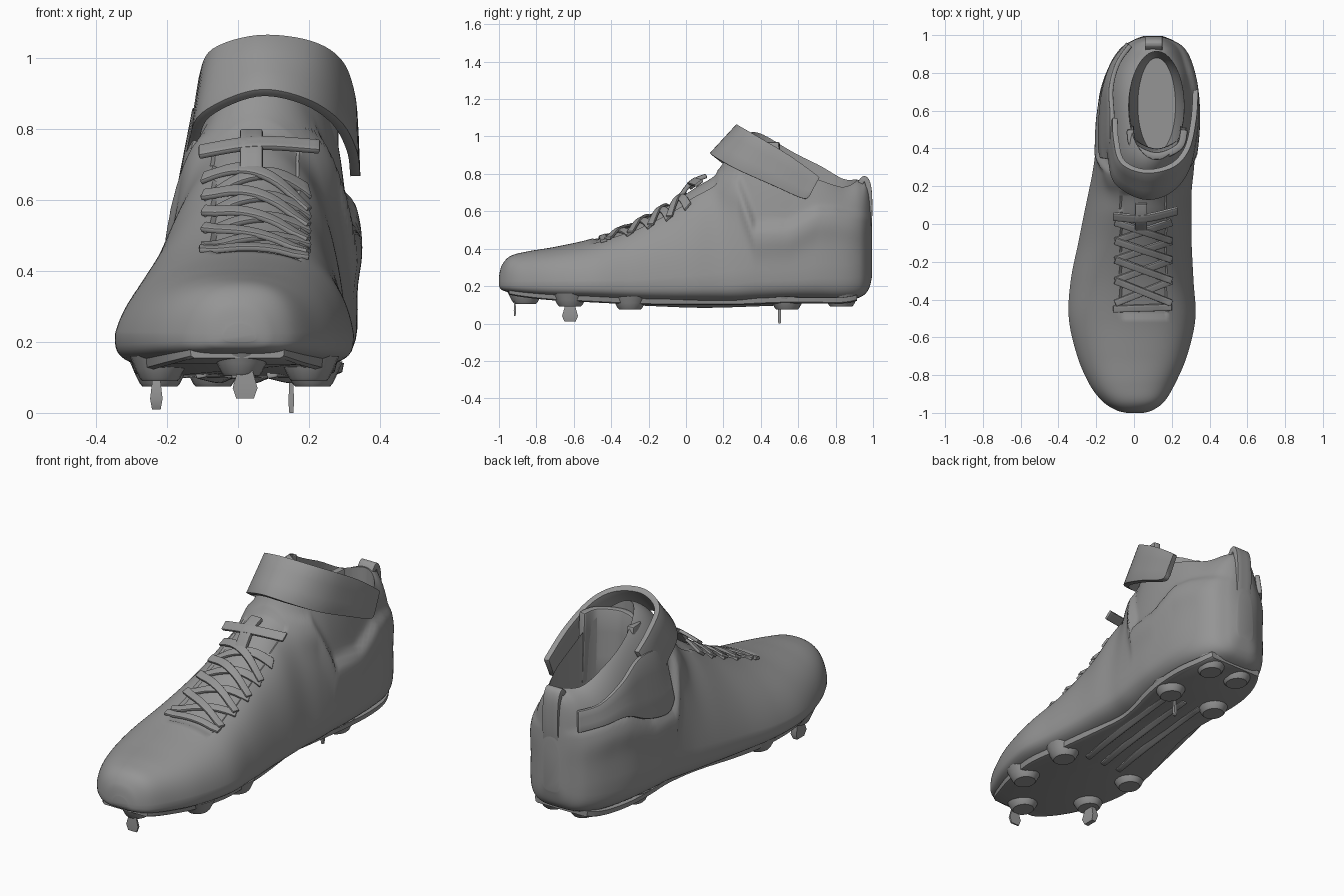
import bpy, bmesh, math
from mathutils import Vector

if "Cube" in bpy.data.objects:
    bpy.data.objects.remove(bpy.data.objects["Cube"], do_unlink=True)

grey = bpy.data.materials.new("plain grey")
grey.use_nodes = True
grey.diffuse_color = (0.3, 0.3, 0.3, 1)
grey.node_tree.nodes["Principled BSDF"].inputs["Base Color"].default_value = (0.3, 0.3, 0.3, 1)


def spline(rows, steps):
    """Catmull-Rom interpolation through tuples of any length."""
    out = []
    for i in range(len(rows) - 1):
        a, b, c, d = (rows[min(max(i + k, 0), len(rows) - 1)] for k in (-1, 0, 1, 2))
        for s in range(steps):
            t = s / steps
            out.append([0.5 * (2 * q + (r - p) * t + (2 * p - 5 * q + 4 * r - w) * t * t
                               + (3 * q - p - 3 * r + w) * t ** 3)
                        for p, q, r, w in zip(a, b, c, d)])
    return out + [list(rows[-1])]


def lookup(pts, y):
    """Piecewise linear value at y."""
    for (y0, z0), (y1, z1) in zip(pts, pts[1:]):
        if y <= y1:
            return z0 + (z1 - z0) * max(0, (y - y0) / (y1 - y0))
    return pts[-1][1]


def finish(ob, angle=40):
    """Apply modifiers, colour and smooth the part."""
    bpy.ops.object.select_all(action='DESELECT')
    bpy.context.view_layer.objects.active = ob
    ob.select_set(True)
    bpy.ops.object.convert(target='MESH')
    ob.data.materials.clear()
    ob.data.materials.append(grey)
    bpy.ops.object.shade_smooth_by_angle(angle=math.radians(angle))


def loft(name, rings, closed=True):
    """Skin rings of points; closed rings get end caps."""
    bm = bmesh.new()
    grid = [[bm.verts.new(p) for p in r] for r in rings]
    n = len(grid[0])
    for a, b in zip(grid, grid[1:]):
        for i in range(n if closed else n - 1):
            j = (i + 1) % n
            bm.faces.new((a[i], a[j], b[j], b[i]))
    if closed:
        bm.faces.new(grid[0])
        bm.faces.new(grid[-1])
    bmesh.ops.recalc_face_normals(bm, faces=bm.faces)
    me = bpy.data.meshes.new(name)
    bm.to_mesh(me)
    bm.free()
    ob = bpy.data.objects.new(name, me)
    bpy.context.collection.objects.link(ob)
    return ob


def ribbon(name, edge_a, edge_b, thick, steps=6):
    """Thick band between two smoothed edge curves."""
    a = [Vector(p) for p in spline(edge_a, steps)]
    b = [Vector(p) for p in spline(edge_b, steps)]
    ob = loft(name, [[p.lerp(q, t) for t in (0, 0.33, 0.67, 1)] for p, q in zip(a, b)], False)
    m = ob.modifiers.new("thickness", 'SOLIDIFY')
    m.thickness, m.offset = thick, 0
    m = ob.modifiers.new("soft edge", 'BEVEL')
    m.width, m.segments = thick * 0.3, 2
    finish(ob)


# Stations: y, bottom, widest height, top, side x pair, shoulder x pair
stations = [
    (-1.0, .20, .22, .25, -.04, .05, -.02, .03),
    (-.985, .18, .22, .31, -.095, .10, -.07, .07),
    (-.94, .165, .22, .36, -.165, .16, -.12, .13),
    (-.85, .15, .22, .385, -.235, .215, -.17, .17),
    (-.7, .135, .22, .41, -.30, .28, -.2, .22),
    (-.5, .125, .22, .455, -.345, .325, -.2, .24),
    (-.3, .115, .22, .53, -.335, .315, -.17, .22),
    (-.1, .11, .23, .64, -.295, .305, -.13, .2),
    (.05, .11, .24, .74, -.265, .305, -.11, .21),
    (.17, .11, .25, .82, -.24, .305, -.09, .2),
    (.27, .11, .26, .97, -.22, .315, -.08, .22),
    (.38, .115, .28, 1.03, -.205, .325, -.10, .28),
    (.52, .12, .28, 1.01, -.20, .335, -.10, .31),
    (.7, .12, .3, .905, -.18, .335, -.11, .31),
    (.84, .12, .3, .79, -.13, .31, -.10, .29),
    (.93, .14, .3, .765, -.07, .265, -.05, .25),
    (.975, .18, .3, .73, 0, .2, .01, .19),
    (.995, .25, .32, .52, .05, .15, .06, .14)]
rows = spline(stations, 9)
collar_line = [(.1, .83), (.28, .77), (.37, .52), (.55, .53), (.7, .61), (.8, .61), (1, .57)]


def section(row):
    y, zb, zw, zt, xl, xr, tl, tr = row
    xc, xt = (xl + xr) / 2, (tl + tr) / 2

    def half(xs, ts):
        pts = []
        for i in range(13):
            a = i / 12 * math.pi / 2
            pts.append((xc + (xs - xc) * math.sin(a) ** 0.55,
                        zw - (zw - zb) * max(0, math.cos(a)) ** 0.55))
        xm = xs + (ts - xs) * 0.2
        for i in range(1, 41):
            t = i / 40
            k = ((1 - t) ** 3, 3 * t * (1 - t) ** 2, 3 * t * t * (1 - t), t ** 3)
            pts.append((xs * k[0] + xm * k[1] + ts * k[2] + xt * k[3],
                        zw * k[0] + (zw + zt) / 2 * k[1] + zt * (k[2] + k[3])))
        return pts
    loop = half(xr, tr) + half(xl, tl)[-2:0:-1]
    out = []
    for x, z in loop:
        # recessed collar above the heel counter edge
        if y > .1:
            edge = lookup(collar_line, y)
            d = (z - edge) / (.11 if .27 < y < .38 else .03)
            fade = min(1, (y - .1) / .1)
            x -= (x - xc) * .08 * fade * min(1, max(0, d + .5))
            x += (x - xc) * .07 * fade * math.exp(-((z - edge + .07) / .08) ** 2)
        # recessed lacing throat
        if -.5 < y < .16 and -.07 < x < .17 and z > zw:
            z -= .014
        out.append((x, y, z))
    return out


upper = loft("shoe_upper", [section(r) for r in rows])

# Hollow for the foot
levels = [(.2, .1, .25), (.3, .125, .27), (.6, .14, .28), (.8, .145, .285), (1.3, .165, .295)]
cutter = loft("foot_hollow", [[(.12 + rx * math.cos(a * math.tau / 40),
                                .63 + ry * math.sin(a * math.tau / 40), z) for a in range(40)]
                              for z, rx, ry in levels])
cutter.hide_render = True
cut = upper.modifiers.new("opening", 'BOOLEAN')
cut.object, cut.operation, cut.solver = cutter, 'DIFFERENCE', 'EXACT'
finish(upper, 45)
bpy.data.objects.remove(cutter, do_unlink=True)

# Ankle strap, with its free end on the +x side
ribbon("ankle_strap",
       [(-.10, .56, .88), (-.095, .45, .95), (-.06, .33, 1.02), (.06, .28, 1.055), (.2, .31, 1.04),
        (.28, .4, .99), (.315, .55, .9), (.325, .69, .80), (.325, .71, .78)],
       [(-.14, .45, .68), (-.125, .35, .76), (-.09, .22, .84), (.05, .14, .90), (.18, .17, .88),
        (.275, .28, .82), (.32, .46, .74), (.33, .62, .67), (.33, .66, .68)], .028)

# Padded ankle panel on the -x side, running back to the heel
ribbon("ankle_panel",
       [(-.11, .34, .78), (-.115, .45, .85), (-.115, .58, .85), (-.12, .72, .78),
        (-.085, .85, .71), (-.02, .945, .69)],
       [(-.17, .35, .57), (-.18, .42, .52), (-.175, .58, .55), (-.155, .72, .61),
        (-.11, .85, .6), (-.03, .955, .58)], .026)

# Padded tongue inside the opening
arc = [(-.02, .5), (0, .41), (.12, .36), (.24, .41), (.265, .5)]
ribbon("tongue_padding", [(x, y, .97) for x, y in arc], [(x, y + .02, .6) for x, y in arc], .04)

# Heel pull tab
tab = [(.97, .45), (.982, .58), (.978, .72), (.955, .775), (.925, .74)]
ribbon("heel_pull_tab", [(.06, y, z) for y, z in tab], [(.15, y, z) for y, z in tab], .028)


def lace(name, x0, y0, x1, y1, lift, width=.036):
    """Flat lace following the surface of the upper."""
    side = Vector((y0 - y1, x1 - x0, 0)).normalized() * width / 2
    edges = ([], [])
    for i in range(8):
        t = i / 7
        for e, s in zip(edges, (side, -side)):
            x, y = x0 + (x1 - x0) * t + s.x, y0 + (y1 - y0) * t + s.y
            loc = upper.ray_cast(Vector((x, y, 2)), Vector((0, 0, -1)))[1]
            e.append((x, y, loc.z + lift))
    ribbon(name, edges[0], edges[1], .016, 2)


# Criss-cross lacing with a bar at both ends
eyelets = [-.42, -.3, -.19, -.09, .01]
for i, (ya, yb) in enumerate(zip(eyelets, eyelets[1:])):
    lace(f"lace_rising_{i + 1}", -.1, ya, .2, yb, .008)
    lace(f"lace_falling_{i + 1}", .2, ya, -.1, yb, .018)
lace("lace_bottom_bar", -.11, -.45, .2, -.44, .01)
ribbon("lace_top_bar", [(-.11, .06, .75), (.05, .05, .775), (.23, .09, .765)],
       [(-.11, .02, .72), (.05, .01, .745), (.23, .05, .735)], .018)
ribbon("tongue_lace_loop", [(.005, -.03, .68), (.005, .03, .755), (.005, .11, .79)],
       [(.07, -.03, .68), (.07, .03, .755), (.07, .11, .79)], .025)

# Sole plate following the underside, narrowed at the waist
outline = [r for r in rows if -.95 < r[0] < .92]


def plate_ring(dz, grow):
    left, right = [], []
    for r in outline:
        y, c, h = r[0], (r[4] + r[5]) / 2, (r[5] - r[4]) / 2
        h *= grow - .15 * math.exp(-((y - .2) / .26) ** 2)
        right.append((c + h, y, r[1] + dz))
        left.append((c - h, y, r[1] + dz))
    return right + left[::-1]


finish(loft("sole_plate", [plate_ring(.02, .86), plate_ring(-.006, .84), plate_ring(-.012, .78)]))

# Arch ribs under the waist
for i, x in enumerate((-.06, .04, .14)):
    ribbon(f"arch_rib_{i + 1}", [(x - .06, -.25, .105), (x, .1, .09), (x + .03, .5, .105)],
           [(x - .03, -.25, .11), (x + .035, .1, .11), (x + .06, .5, .11)], .02)

# Studs: x, y, lowest height
studs = [(.01, -.86, .105), (.2, -.62, .09), (-.22, -.62, .09), (.21, -.3, .075),
         (-.22, -.3, .075), (.21, .54, .075), (-.07, .54, .075), (.19, .83, .09), (.02, .83, .09)]
for i, (x, y, z0) in enumerate(studs):
    rings = [[(x + r * math.cos(a * math.tau / 20), y + 1.15 * r * math.sin(a * math.tau / 20), z)
              for a in range(20)]
             for z, r in ((z0 + .07, .085), (z0 + .035, .07), (z0 + .008, .057), (z0, .05))]
    finish(loft(f"stud_{i + 1}", rings))

# Thin tips hanging under three studs
tips = [(.02, -.915, .07, .012, .04, .12), (-.23, -.62, .035, .085, .01, .1),
        (.15, .5, .016, .018, 0, .11)]
for i, (x, y, w, d, z0, z1) in enumerate(tips):
    rings = [[(x + sx * w * k, y + sy * d * k, z) for sx, sy in
              ((-.5, -.5), (.5, -.5), (.5, .5), (-.5, .5))]
             for z, k in ((z1, .6), (z0 + .03, 1), (z0, .7))]
    finish(loft(f"stud_tip_{i + 1}", rings))
